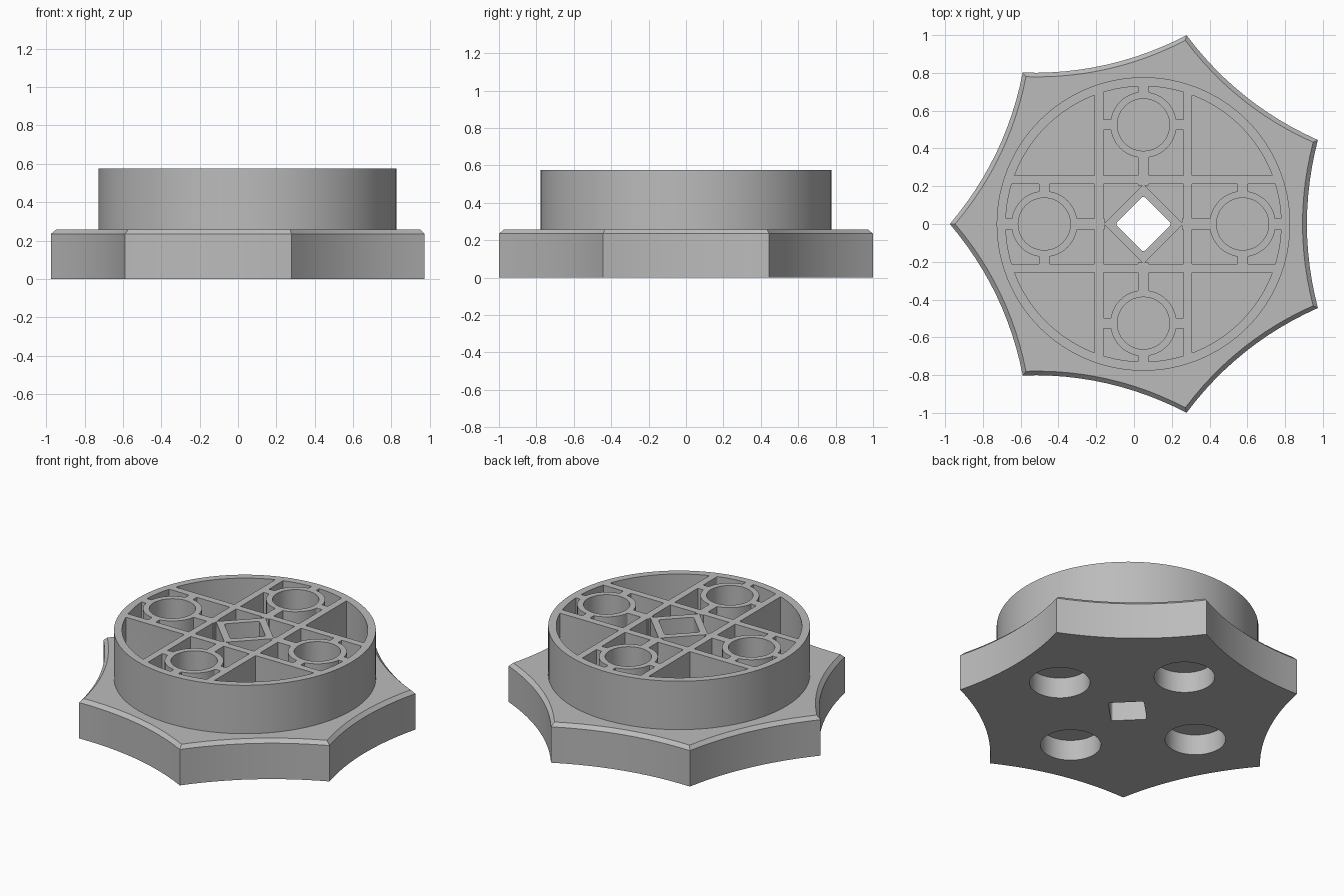
import bpy, bmesh, math
from mathutils import Vector, Matrix

if "Cube" in bpy.data.objects:
    bpy.data.objects.remove(bpy.data.objects["Cube"], do_unlink=True)

CX = 0.05                          # hub axis
TOP, BASE, FLOOR = 0.575, 0.258, 0.21
HUB_R, INNER_R = 0.777, 0.729
WALL, RIB = 0.046, 0.235
PIN, BORE_R, TUBE_R, SOCKET_R = 0.525, 0.138, 0.175, 0.18
CUT_TOP = TOP + 0.1

grey = bpy.data.materials.new("mid grey")
grey.use_nodes = True
grey.diffuse_color = (0.5, 0.5, 0.5, 1)
grey.node_tree.nodes["Principled BSDF"].inputs["Base Color"].default_value = (0.5, 0.5, 0.5, 1)


def loft(name, loops):
    """Solid skinned through equal-length loops, capped at both ends."""
    bm = bmesh.new()
    rings = [[bm.verts.new(p) for p in loop] for loop in loops]
    for a, b in zip(rings, rings[1:]):
        for i in range(len(a)):
            j = (i + 1) % len(a)
            bm.faces.new((a[i], a[j], b[j], b[i]))
    bm.faces.new(rings[0][::-1])
    bm.faces.new(rings[-1])
    mesh = bpy.data.meshes.new(name)
    bm.to_mesh(mesh)
    bm.free()
    ob = bpy.data.objects.new(name, mesh)
    bpy.context.collection.objects.link(ob)
    return ob


def prism(name, outline, z0, z1):
    return loft(name, [[(x, y, z) for x, y in outline] for z in (z0, z1)])


def circle(x, y, r, n):
    return [(x + r * math.cos(math.tau * i / n), y + r * math.sin(math.tau * i / n)) for i in range(n)]


def rect(x, y, hx, hy):
    return [(x - hx, y - hy), (x + hx, y - hy), (x + hx, y + hy), (x - hx, y + hy)]


def combine(ob, tool, operation="DIFFERENCE"):
    """Apply a boolean and discard the tool."""
    mod = ob.modifiers.new("boolean", "BOOLEAN")
    mod.object, mod.operation, mod.solver = tool, operation, "EXACT"
    mesh = bpy.data.meshes.new_from_object(ob.evaluated_get(bpy.context.evaluated_depsgraph_get()))
    ob.modifiers.clear()
    ob.data = mesh
    bpy.data.objects.remove(tool, do_unlink=True)


def round_uprights(ob, radius):
    """Round the sharp vertical corners."""
    bm = bmesh.new()
    bm.from_mesh(ob.data)
    bmesh.ops.remove_doubles(bm, verts=bm.verts, dist=0.0001)
    sharp = [e for e in bm.edges if len(e.link_faces) == 2
             and abs(e.verts[0].co.z - e.verts[1].co.z) > 0.1
             and e.calc_face_angle(0) > math.radians(25)]
    bmesh.ops.bevel(bm, geom=sharp, offset=radius, segments=3, profile=0.5,
                    affect="EDGES", clamp_overlap=True)
    bm.to_mesh(ob.data)
    bm.free()


# Seven-pointed base with concave sides and a chamfered top edge
tips = [Vector((math.cos(a), math.sin(a))) * 1.025
        for a in (math.pi + math.tau * k / 7 for k in range(7))]
star = []
for k, a in enumerate(tips):
    b = tips[(k + 1) % 7]
    inward = -(a + b).normalized()
    for i in range(12):
        t = i / 12
        star.append(a.lerp(b, t) + inward * 0.058 * 4 * t * (1 - t))
body = loft("wheel_body", [[(CX + p.x * s, p.y * s, z) for p in star]
                           for z, s in ((0, 1), (0.235, 1), (BASE, 0.973))])

# Round hub
combine(body, prism("hub", circle(CX, 0, HUB_R, 128), 0.1, TOP), "UNION")

# Pockets: a disc divided by ribs, tubes, webs and the square axle sleeve
low, high = FLOOR - 0.1, CUT_TOP + 0.1
pockets = prism("pockets", circle(CX, 0, INNER_R, 128), FLOOR, CUT_TOP)
for side in (-1, 1):
    combine(pockets, prism("rib", rect(CX + side * RIB, 0, WALL / 2, 1), low, high))
    combine(pockets, prism("rib", rect(CX, side * RIB, 1, WALL / 2), low, high))
sleeve = 0.145 + WALL * math.sqrt(2)
combine(pockets, prism("sleeve", circle(CX, 0, sleeve, 4), low, high))
centres = [(CX + PIN, 0), (CX, PIN), (CX - PIN, 0), (CX, -PIN)]
for x, y in centres:
    combine(pockets, prism("tube", circle(x, y, TUBE_R, 48), low, high))
    combine(pockets, prism("web", rect(x, y, 0.32, 0.028), low, high) if y == 0
            else prism("web", rect(x, y, 0.028, 0.32), low, high))
    across = rect(x, y, 0.028, 0.22) if y == 0 else rect(x, y, 0.22, 0.028)
    combine(pockets, prism("web", across, low, high))
round_uprights(pockets, 0.014)
combine(body, pockets)

# Tube bores above, round sockets below
for x, y in centres:
    combine(body, prism("bore", circle(x, y, BORE_R, 48), FLOOR, CUT_TOP))
    combine(body, prism("socket", circle(x, y, SOCKET_R, 48), -0.1, 0.135))

# Square axle hole right through
axle = prism("axle_hole", circle(CX, 0, 0.15, 4), -0.1, CUT_TOP)
round_uprights(axle, 0.015)
combine(body, axle)

body.data.materials.clear()
body.data.materials.append(grey)
for poly in body.data.polygons:
    poly.material_index = 0
bpy.ops.object.select_all(action="DESELECT")
body.select_set(True)
bpy.context.view_layer.objects.active = body
bpy.ops.object.shade_smooth_by_angle(angle=math.radians(25))
